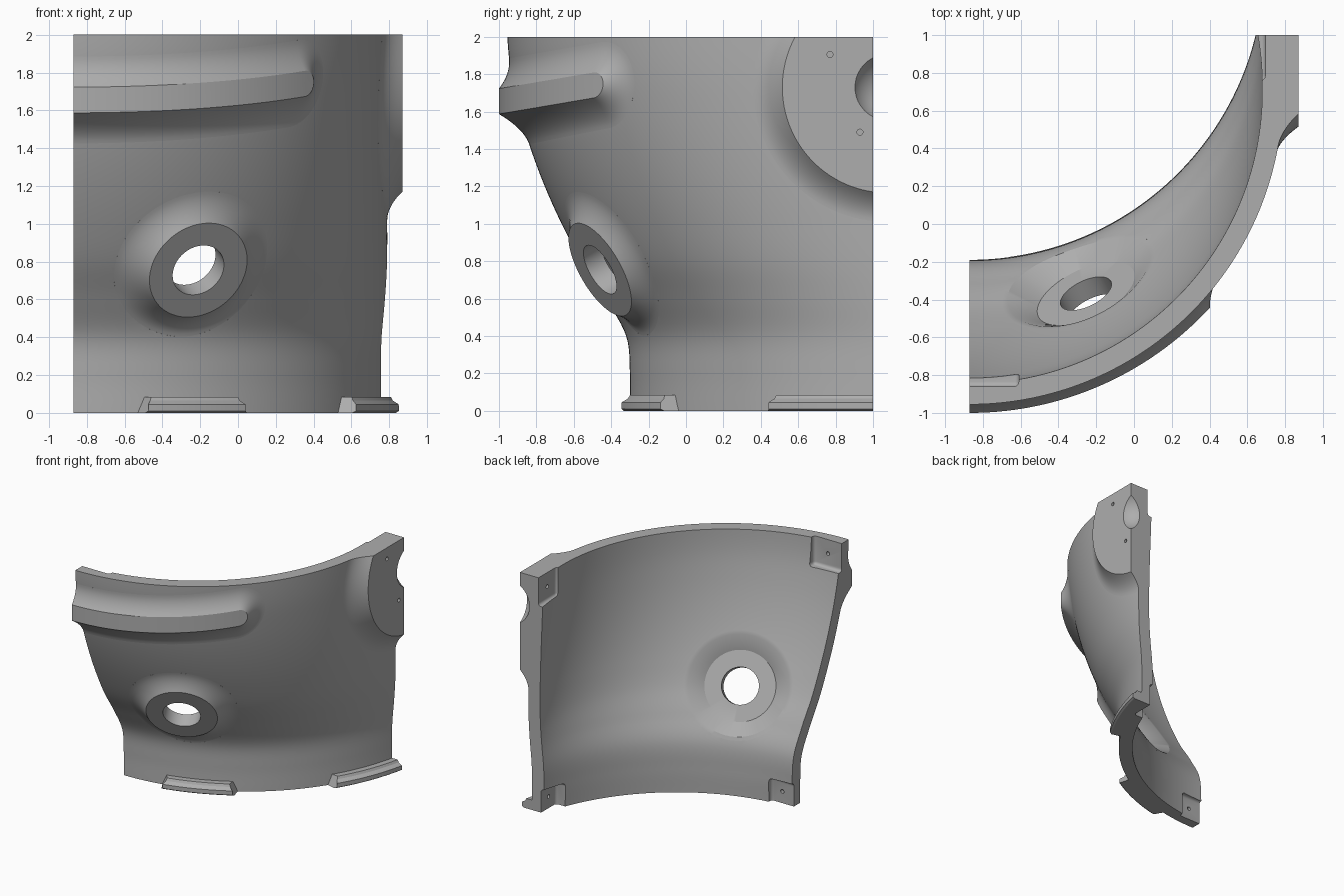
import bpy, bmesh, math
from math import sin, cos, pi, sqrt
from mathutils import Vector, Matrix

if "Cube" in bpy.data.objects:
    bpy.data.objects.remove(bpy.data.objects["Cube"])

grey = bpy.data.materials.new("plain_grey")
grey.use_nodes = True
grey.diffuse_color = (0.42, 0.42, 0.42, 1)
grey.node_tree.nodes["Principled BSDF"].inputs["Base Color"].default_value = grey.diffuse_color

LEFT, BACK, TOP = -0.87, 1.0, 2.0      # trimming planes
WALL = 0.11                            # shell thickness
# front outline of the shell, every 0.2 in height
LEAN = [-.30, -.30, -.32, -.43, -.56, -.665, -.755, -.83, -.89, -.935, -.955]


def outer_radius(z):
    return 1.67 - 0.011 * min(max(z, 0), 1)


def centre_y(z):
    f = min(max(z, 0), TOP) / 0.2
    i = min(int(f), len(LEAN) - 2)
    t = f - i
    a, b, c, d = (LEAN[min(max(k, 0), len(LEAN) - 1)] for k in range(i - 1, i + 3))
    y = b + 0.5 * t * (c - a + t * (2*a - 5*b + 4*c - d + t * (3*(b - c) + d - a)))
    return y + outer_radius(z)


def radius_at(cosine, z, depth):
    """Horizontal radius of the surface lying a true depth under the outside."""
    slope = (centre_y(z + 0.02) - centre_y(z - 0.02)) / 0.04
    return outer_radius(z) - depth * sqrt(1 + (slope * cosine)**2)


def shell_point(angle, z, depth):
    r = radius_at(cos(angle), z, depth)
    return Vector((LEFT + r * sin(angle), centre_y(z) - r * cos(angle), z))


def reach(origin, direction, depth, low, high):
    """Distance along a ray to the leaning shell surface."""
    for _ in range(30):
        mid = (low + high) / 2
        p = origin + direction * mid
        side = centre_y(p.z) - p.y
        rho = math.hypot(p.x - LEFT, side)
        inside = rho < radius_at(side / max(rho, 0.01), p.z, depth)
        low, high = (mid, high) if inside else (low, mid)
    return low


def to_object(name, bm):
    mesh = bpy.data.meshes.new(name)
    bm.to_mesh(mesh)
    bm.free()
    mesh.materials.append(grey)
    ob = bpy.data.objects.new(name, mesh)
    bpy.context.collection.objects.link(ob)
    return ob


def skin(name, rows, ends):
    """Quads between closed rings; the ends are joined, capped or merged."""
    bm = bmesh.new()
    vs = [[bm.verts.new(p) for p in row] for row in rows]
    n = len(rows[0])
    for i in range(len(rows) if ends == "join" else len(rows) - 1):
        a, b = vs[i], vs[(i + 1) % len(rows)]
        for j in range(n):
            k = (j + 1) % n
            bm.faces.new((a[j], a[k], b[k], b[j]))
    if ends == "cap":
        bm.faces.new(vs[0])
        bm.faces.new(vs[-1])
    elif ends == "merge":
        bmesh.ops.remove_doubles(bm, verts=vs[0] + vs[-1], dist=0.0001)
    bmesh.ops.recalc_face_normals(bm, faces=bm.faces[:])
    return to_object(name, bm)


def trim(ob, *planes):
    bm = bmesh.new()
    bm.from_mesh(ob.data)
    for co, no in planes:
        cut = bmesh.ops.bisect_plane(bm, geom=bm.verts[:] + bm.edges[:] + bm.faces[:],
                                     plane_co=co, plane_no=no, clear_outer=True)
        edges = [e for e in cut["geom_cut"] if isinstance(e, bmesh.types.BMEdge)]
        bmesh.ops.holes_fill(bm, edges=edges, sides=0)
    bmesh.ops.recalc_face_normals(bm, faces=bm.faces[:])
    bm.to_mesh(ob.data)
    bm.free()


def carve(ob, cutters):
    bpy.context.view_layer.objects.active = ob
    for c in cutters:
        c.hide_render = True
        m = ob.modifiers.new("cut", 'BOOLEAN')
        m.operation, m.solver, m.object = 'DIFFERENCE', 'EXACT', c
        bpy.ops.object.modifier_apply(modifier=m.name)


def pocket(lo, hi):
    """Rounded box cutter."""
    lo, hi = Vector(lo), Vector(hi)
    bm = bmesh.new()
    bmesh.ops.create_cube(bm, size=1)
    for v in bm.verts:
        v.co = (lo + hi) / 2 + v.co * (hi - lo)
    bmesh.ops.bevel(bm, geom=bm.edges[:], offset=0.025, segments=4, profile=0.5, affect='EDGES')
    return to_object("pocket_cutter", bm)


def drill(at, axis):
    bm = bmesh.new()
    turn = Vector(axis).to_track_quat('Z', 'Y').to_matrix().to_4x4()
    bmesh.ops.create_cone(bm, cap_ends=True, segments=20, radius1=0.016, radius2=0.016,
                          depth=0.1, matrix=Matrix.Translation(at) @ turn)
    return to_object("drill_cutter", bm)


STEPS = [i / 10 for i in range(11)]
left_cut = ((LEFT, 0, 0), (-1, 0, 0))
back_cut = ((0, BACK, 0), (0, 1, 0))
top_cut = ((0, 0, TOP), (0, 0, 1))

# Main curved panel
angles = [2.0 * i / 90 for i in range(91)]
rows = [[shell_point(a, z, 0) for a in angles] + [shell_point(a, z, WALL) for a in reversed(angles)]
        for z in (TOP * i / 60 for i in range(61))]
panel = skin("curved_panel", rows, "cap")
trim(panel, left_cut, back_cut)

# Embossed ring with a through hole, blended into the panel
hub = Vector((-0.21, -0.46, 0.755))
n = Vector((0.387, -0.798, -0.46)).normalized()
e1 = n.cross(Vector((0, 0, 1))).normalized()
e2 = n.cross(e1)
spokes = [e1 * cos(2*pi*i/96) + e2 * sin(2*pi*i/96) for i in range(96)]
RIM, FOOT, HOLE, THICK = 0.28, 0.43, 0.147, 0.115


def on_shell(s, d, depth):
    return reach(hub + s * d, n, depth, -0.4, 0.4)


rows = []
for t in STEPS:
    d = FOOT + (RIM - FOOT) * t
    rows.append([hub + s*d + n * (on_shell(s, d, 0) - on_shell(s, RIM, 0) * t*t) for s in spokes])
rows.append([hub + s * HOLE for s in spokes])
rows.append([hub + s * HOLE - n * THICK for s in spokes])
rows.append([hub + s * RIM - n * THICK for s in spokes])
rows += [[hub + s * d + n * on_shell(s, d, WALL) for s in spokes] for d in (0.4, FOOT)]
skin("embossed_ring", rows, "join")
ring_cutter = skin("ring_cutter", [[hub + s*FOOT + n*w for s in spokes] for w in (-.4, .3)], "cap")

# Raised bar wrapping the upper front
BAR_R, BAR_Y, HALF, SPREAD, END = 1.73, 0.73, 0.068, 0.23, 1.36


def bar_outline(w):
    run = [-0.3 + (END + 0.3) * i / 50 for i in range(51)]
    tip = [(END + w * sin(a), -w * cos(a)) for a in (pi * i / 24 for i in range(1, 24))]
    return [(l, -w) for l in run] + tip + [(l, w) for l in reversed(run)]


def bar_ray(l, v):
    a = l / BAR_R
    z = 1.655 + 0.17 * (BAR_Y - BAR_R * cos(a) + 1) + v
    o, d = Vector((LEFT, BAR_Y, z)), Vector((sin(a), -cos(a), 0))
    return o, d, reach(o, d, 0, 1.2, 2.2)


def bar_row(w, height):
    row = []
    for point, edge in zip(bar_outline(w), bar_outline(HALF)):
        o, d, base = bar_ray(*point)
        row.append(o + d * height(base, bar_ray(*edge)[2]))
    return row


rows = [bar_row(0, lambda b, e: BAR_R)]
rows += [bar_row(SPREAD + (HALF - SPREAD) * t, lambda b, e, t=t: b + (BAR_R - e) * t*t)
         for t in reversed(STEPS)]
rows += [bar_row(w, lambda b, e: b - 0.03) for w in (SPREAD, 0.1, 0)]
bar = skin("raised_bar", rows, "merge")
trim(bar, left_cut)

# Round mounting pad on the left side
PAD_X, PAD_R, PAD_SPREAD = 0.87, 0.565, 0.72
pad_hub = Vector((0, 1.08, 1.73))
out = Vector((1, 0, 0))
pad_spokes = [Vector((0, cos(2*pi*i/128), sin(2*pi*i/128))) for i in range(128)]


def pad_base(s, d):
    return reach(pad_hub + s * d, out, 0, 0, 1.5)


rows = [[pad_hub + out * PAD_X for s in pad_spokes]]
for t in reversed(STEPS):
    d = PAD_SPREAD + (PAD_R - PAD_SPREAD) * t
    rows.append([pad_hub + s*d + out * (pad_base(s, d) + (PAD_X - pad_base(s, PAD_R)) * t*t)
                 for s in pad_spokes])
rows += [[pad_hub + s*d + out * (pad_base(s, d) - 0.03) for s in pad_spokes]
         for d in (PAD_SPREAD, 0.56, 0.4, 0.2, 0)]
pad = skin("mounting_pad", rows, "merge")
trim(pad, back_cut, top_cut)

# Stepped feet along the bottom edge: outset, height, end inset
SECTION = [(-.03, 0, 0), (0, 0, 0), (.075, 0, .014), (.09, .01, .022), (.09, .045, .022),
           (.06, .065, .032), (.05, .085, .036), (0, .085, .022), (-.03, .085, .022)]
for name, a, b in (("front_foot", 0.205, 0.566), ("side_foot", 0.993, 1.5)):
    rows = [[shell_point(a + k + (b - a - 2*k) * i / 16, z, -o) for o, z, k in SECTION]
            for i in range(17)]
    trim(skin(name, rows, "cap"), back_cut)

# Corner pockets, dished socket and screw holes
bm = bmesh.new()
bmesh.ops.create_uvsphere(bm, u_segments=48, v_segments=24, radius=0.2,
                          matrix=Matrix.Translation((0.963, 1.08, 1.73)))
socket = to_object("socket_cutter", bm)
pad_holes = [drill((PAD_X, y, z), out) for y, z in ((0.77, 1.905), (0.93, 1.49))]
pockets = [pocket((-1, -.86, 1.76), (-.61, -.6, 2.1)), pocket((.5, .76, 1.76), (.695, 1.1, 2.1)),
           pocket((-1, -.215, -.1), (-.66, 0, .2)), pocket((.5, .8, -.1), (.67, 1.1, .2))]
inner_holes = [drill((-.74, -.86, 1.88), (0, 1, 0)), drill((.70, .88, 1.88), out),
               drill((-.76, -.215, .1), (0, 1, 0)), drill((.67, .9, .1), out)]
carve(panel, [ring_cutter, socket] + pockets + inner_holes)
carve(pad, [socket] + pad_holes)
for c in [ring_cutter, socket] + pockets + inner_holes + pad_holes:
    bpy.data.objects.remove(c)

# Smooth shading with crisp edges
for ob in [o for o in bpy.context.collection.objects if o.type == 'MESH']:
    bpy.ops.object.select_all(action='DESELECT')
    ob.select_set(True)
    bpy.context.view_layer.objects.active = ob
    bpy.ops.object.shade_smooth_by_angle(angle=math.radians(28))
